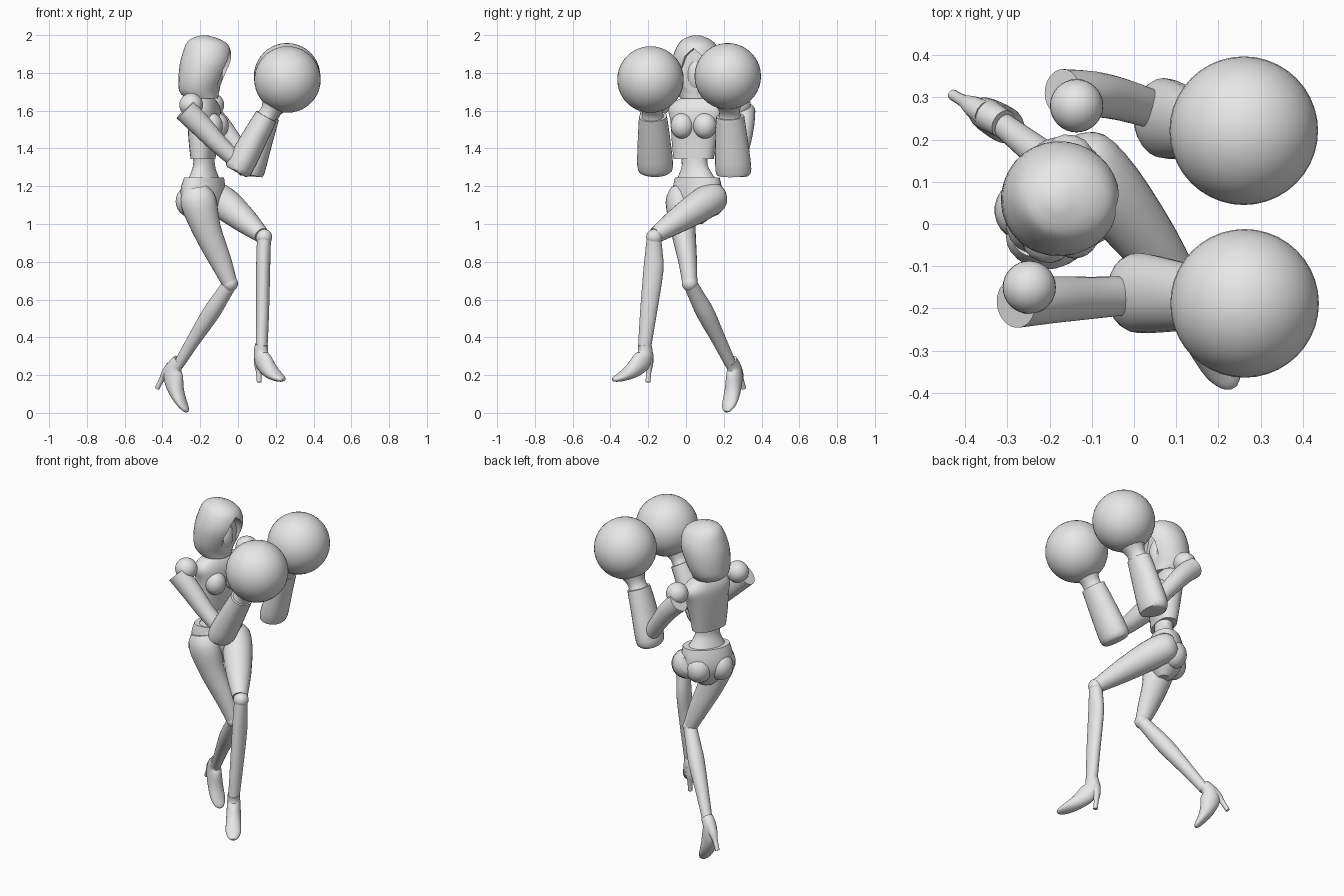
import bpy, bmesh, math
from mathutils import Vector

cube = bpy.data.objects.get("Cube")
if cube:
    bpy.data.objects.remove(cube, do_unlink=True)

gray = bpy.data.materials.new("plain_gray")
gray.use_nodes = True
gray.diffuse_color = (0.8, 0.8, 0.8, 1)
gray.node_tree.nodes["Principled BSDF"].inputs["Base Color"].default_value = (0.8, 0.8, 0.8, 1)

UP = Vector((0, 0, 1))


def heading(degrees):
    a = math.radians(degrees)
    return Vector((math.cos(a), math.sin(a), 0))


def finish(name, bm, angle=40):
    bmesh.ops.recalc_face_normals(bm, faces=bm.faces)
    mesh = bpy.data.meshes.new(name)
    bm.to_mesh(mesh)
    bm.free()
    mesh.materials.append(gray)
    mesh.shade_smooth()
    mesh.set_sharp_from_angle(angle=math.radians(angle))
    obj = bpy.data.objects.new(name, mesh)
    bpy.context.collection.objects.link(obj)
    return obj


def smooth_stations(stations, steps):
    """Pass a smooth curve through the stations, radii included."""
    rows = [Vector(s) for s in stations]
    out = []
    for i in range(len(rows) - 1):
        p1, p2 = rows[i], rows[i + 1]
        m1 = (p2 - rows[max(i - 1, 0)]) / 2
        m2 = (rows[min(i + 2, len(rows) - 1)] - p1) / 2
        for k in range(steps):
            t = k / steps
            out.append(p1 * (2*t**3 - 3*t**2 + 1) + m1 * (t**3 - 2*t**2 + t)
                       + p2 * (3*t**2 - 2*t**3) + m2 * (t**3 - t**2))
    return out + [rows[-1]]


def loft(name, stations, ref=heading(0), flat=False, power=2, n=24, steps=3):
    """Skin ellipses (x, y, z, size along ref, size across) along a path."""
    rows = smooth_stations(stations, steps)
    pts = [Vector(r[:3]) for r in rows]
    bm = bmesh.new()
    rings = []
    for i, row in enumerate(rows):
        t = UP if flat else (pts[min(i + 1, len(pts) - 1)] - pts[max(i - 1, 0)]).normalized()
        u = (ref - t * ref.dot(t)).normalized()
        v = t.cross(u)
        ring = []
        for k in range(n):
            c, s = math.cos(math.tau * k / n), math.sin(math.tau * k / n)
            c = math.copysign(abs(c) ** (2 / power), c)
            s = math.copysign(abs(s) ** (2 / power), s)
            ring.append(bm.verts.new(pts[i] + u * c * row[3] + v * s * row[4]))
        rings.append(ring)
    for a, b in zip(rings, rings[1:]):
        for k in range(n):
            bm.faces.new((a[k], a[(k + 1) % n], b[(k + 1) % n], b[k]))
    bm.faces.new(rings[0])
    bm.faces.new(rings[-1])
    return finish(name, bm)


def ball(name, center, radius, scale=(1, 1, 1), yaw=0, segments=32):
    bm = bmesh.new()
    bmesh.ops.create_uvsphere(bm, u_segments=segments, v_segments=segments // 2, radius=radius)
    obj = finish(name, bm)
    obj.location, obj.scale = center, scale
    obj.rotation_euler.z = math.radians(yaw)
    return obj


# Hood with a pointed face opening
FACE = heading(-8)
SIDE = UP.cross(FACE)
hood = loft("hood", [
    (-.19, .055, 1.665, .085, .085), (-.205, .06, 1.70, .105, .11),
    (-.195, .06, 1.76, .12, .13), (-.175, .06, 1.84, .135, .136),
    (-.165, .06, 1.90, .13, .125), (-.165, .058, 1.95, .112, .10),
    (-.175, .055, 1.98, .075, .068), (-.18, .055, 1.998, .02, .02)],
    FACE, flat=True, n=32)
bm = bmesh.new()
half = [(.045, 1.64), (.06, 1.73), (.07, 1.82), (.045, 1.89)]
outline = half + [(0, 1.93)] + [(-s, z) for s, z in reversed(half)]
layers = []
for depth in (.075, .3):
    base = Vector((-.175, .058, 0)) + FACE * depth
    layers.append([bm.verts.new(base + SIDE * s + UP * z) for s, z in outline])
for k in range(len(outline)):
    j = (k + 1) % len(outline)
    bm.faces.new((layers[0][k], layers[0][j], layers[1][j], layers[1][k]))
bm.faces.new(layers[0])
bm.faces.new(layers[1])
cutter = finish("face_cutter", bm)
cutter.hide_render = True
cut = hood.modifiers.new("face_opening", 'BOOLEAN')
cut.operation, cut.object, cut.solver = 'DIFFERENCE', cutter, 'EXACT'
bpy.context.view_layer.objects.active = hood
bpy.ops.object.modifier_apply(modifier=cut.name)
bpy.data.objects.remove(cutter, do_unlink=True)
hood.data.set_sharp_from_angle(angle=math.radians(40))
ball("face", Vector((-.165, .058, 1.79)), .1, (.85, .62, 1.1), -8)
loft("neck", [(-.19, .06, 1.60, .05, .06), (-.18, .058, 1.66, .038, .04),
              (-.17, .055, 1.76, .038, .04)])

# Chest, bust and waist
CHEST_YAW = -15
chest_front = heading(CHEST_YAW)
chest_side = UP.cross(chest_front)
loft("chest", [
    (-.185, .04, 1.345, .058, .108), (-.185, .045, 1.44, .068, .122),
    (-.18, .055, 1.54, .078, .138), (-.18, .06, 1.61, .075, .155),
    (-.18, .06, 1.655, .055, .11), (-.18, .06, 1.675, .035, .05)],
    chest_front, flat=True, power=2.5)
for label, s in (("left", 1), ("right", -1)):
    spot = Vector((-.18, .055, 1.52)) + chest_front * .058 + chest_side * s * .062
    ball(label + "_bust", spot, .062, (.95, 1, 1.1), CHEST_YAW, 24)
loft("waist", [(-.185, .045, 1.42, .055, .09), (-.18, .045, 1.33, .052, .072),
               (-.18, .05, 1.28, .06, .085), (-.18, .058, 1.21, .085, .13)],
     heading(-28), flat=True)

# Pelvis
HIP_YAW = -38
hip_front = heading(HIP_YAW)
hip_side = UP.cross(hip_front)
loft("pelvis", [
    (-.18, .06, 1.245, .085, .135), (-.185, .06, 1.18, .098, .148),
    (-.185, .06, 1.11, .098, .135), (-.18, .055, 1.04, .07, .08),
    (-.175, .05, 1.0, .035, .04)], hip_front, flat=True)
for label, s in (("left", 1), ("right", -1)):
    spot = Vector((-.19, .06, 1.12)) - hip_front * .035 + hip_side * s * .062
    ball(label + "_buttock", spot, .075, (1, 1, 1.1), HIP_YAW, 24)

# Legs
loft("left_thigh", [
    (-.15, .185, 1.16, .045, .045), (-.125, .155, 1.145, .08, .08),
    (-.06, .08, 1.10, .085, .085), (.04, -.05, 1.015, .066, .07),
    (.125, -.16, .94, .042, .043)], UP)
loft("left_shin", [
    (.138, -.17, .925, .037, .038), (.135, -.17, .85, .037, .046),
    (.133, -.173, .75, .037, .053), (.13, -.2, .52, .034, .044),
    (.125, -.22, .34, .031, .034)])
ball("left_knee", (.138, -.168, .93), .043, segments=24)
loft("right_thigh", [
    (-.225, -.03, 1.19, .065, .05), (-.21, -.03, 1.12, .095, .078),
    (-.165, -.015, .97, .076, .066), (-.095, .008, .81, .059, .05),
    (-.045, .02, .69, .041, .04)])
loft("right_shin", [
    (-.042, .022, .685, .038, .036), (-.09, .06, .61, .042, .043),
    (-.145, .105, .525, .046, .048), (-.235, .175, .385, .036, .038),
    (-.315, .238, .255, .028, .03)])
ball("right_knee", (-.042, .02, .685), .042, segments=24)


# High heeled shoes
def shoe(side, ankle, yaw, pitch):
    fwd = heading(yaw)
    a = math.radians(pitch)

    def place(f, z, width, depth):
        p = Vector(ankle) + fwd * (f * math.cos(a) + z * math.sin(a)) \
            + UP * (z * math.cos(a) - f * math.sin(a))
        return (*p, width, depth)

    across = UP.cross(fwd)
    loft(side + "_shoe", [place(*s) for s in (
        (0, .01, .034, .036), (-.005, -.04, .037, .043), (.025, -.085, .04, .055),
        (.085, -.132, .043, .04), (.145, -.16, .042, .025), (.185, -.173, .028, .015),
        (.2, -.178, .01, .007))], across)
    loft(side + "_heel", [place(*s) for s in (
        (-.015, -.05, .032, .038), (-.027, -.095, .025, .024),
        (-.027, -.135, .015, .014), (-.022, -.19, .013, .013))], across, n=12)


shoe("left", (.125, -.22, .352), -56, 0)
shoe("right", (-.315, .24, .268), -30, 37)

# Arms, with cuffed forearms ending in big round gloves
loft("right_upper_arm", [
    (-.28, -.188, 1.605, .064, .058), (-.2, -.18, 1.525, .06, .056),
    (-.1, -.175, 1.42, .05, .05), (.01, -.168, 1.32, .042, .045)])
loft("left_upper_arm", [
    (-.17, .312, 1.60, .06, .055), (-.1, .308, 1.53, .056, .054),
    (-.03, .295, 1.44, .05, .05), (.065, .265, 1.31, .042, .045)])
ball("right_shoulder", (-.248, -.15, 1.63), .063)
ball("left_shoulder", (-.136, .28, 1.63), .063)
loft("right_forearm", [
    (-.008, -.162, 1.275, .055, .075), (.008, -.163, 1.305, .075, .095),
    (.09, -.17, 1.46, .068, .085), (.15, -.175, 1.57, .06, .074)])
loft("left_forearm", [
    (.063, .252, 1.255, .055, .075), (.07, .251, 1.285, .072, .095),
    (.12, .24, 1.45, .066, .086), (.16, .234, 1.57, .06, .074)])
loft("right_wrist", [
    (.14, -.175, 1.55, .055, .065), (.17, -.178, 1.60, .05, .055),
    (.21, -.182, 1.67, .09, .09)])
loft("left_wrist", [
    (.155, .234, 1.55, .055, .065), (.18, .23, 1.60, .05, .055),
    (.215, .225, 1.67, .09, .09)])
ball("right_glove", (.262, -.188, 1.765), .176, segments=40)
ball("left_glove", (.26, .221, 1.782), .176, segments=40)
